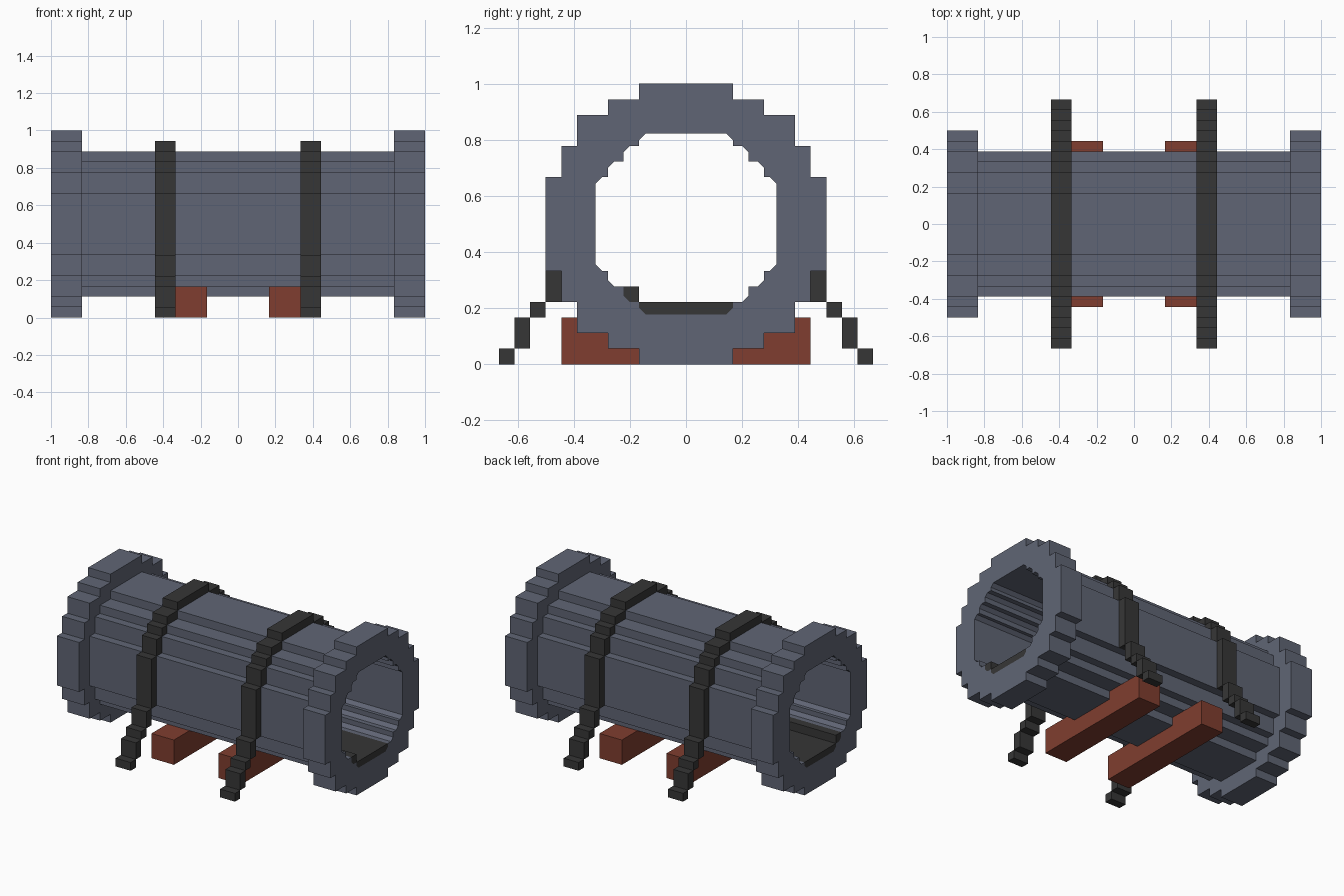
import bpy
import bmesh
import math
from mathutils import Vector

U = 1 / 18      # one block of the grid
MID = 9         # height of the pipe axis, in blocks

cube = bpy.data.objects.get("Cube")
if cube:
    bpy.data.objects.remove(cube, do_unlink=True)


def material(name, rgb):
    m = bpy.data.materials.new(name)
    m.use_nodes = True
    m.diffuse_color = (*rgb, 1)
    m.node_tree.nodes["Principled BSDF"].inputs["Base Color"].default_value = (*rgb, 1)
    return m


STEEL = material("blue grey steel", (0.117, 0.131, 0.177))
BLACK = material("charcoal", (0.037, 0.037, 0.037))
RUST = material("red brown wood", (0.215, 0.048, 0.029))


def finish(bm, name, mat):
    bmesh.ops.recalc_face_normals(bm, faces=bm.faces)
    mesh = bpy.data.meshes.new(name)
    bm.to_mesh(mesh)
    bm.free()
    mesh.materials.append(mat)
    obj = bpy.data.objects.new(name, mesh)
    bpy.context.collection.objects.link(obj)
    return obj


def stepped_loop(steps, chamfer=0):
    """Closed stair-step outline, from the outer corners of one quadrant."""
    quad = []
    for i, (y, z) in enumerate(steps):
        quad += [(y - chamfer, z), (y, z - chamfer)] if chamfer else [(y, z)]
        if i + 1 < len(steps):
            quad.append((y, steps[i + 1][1]))
    loop = []
    for sy, sz in ((1, 1), (1, -1), (-1, -1), (-1, 1)):
        part = [(sy * y, sz * z) for y, z in quad]
        loop += part if sy == sz else part[::-1]
    return loop


def tube(name, outer, inner, x0, x1, mat):
    """Ring between two outlines, extruded along x."""
    bm = bmesh.new()
    edges = []
    for loop in (outer, inner):
        vs = [bm.verts.new((x0 * U, y * U, (z + MID) * U)) for y, z in loop]
        edges += [bm.edges.new((a, b)) for a, b in zip(vs, vs[1:] + vs[:1])]
    bmesh.ops.triangle_fill(bm, edges=edges, use_beauty=True, normal=(1, 0, 0))
    ext = bmesh.ops.extrude_face_region(bm, geom=bm.faces[:], use_keep_orig=True)
    moved = [g for g in ext["geom"] if isinstance(g, bmesh.types.BMVert)]
    bmesh.ops.translate(bm, verts=moved, vec=((x1 - x0) * U, 0, 0))
    return finish(bm, name, mat)


def box(bm, x0, x1, y0, y1, z0, z1):
    made = bmesh.ops.create_cube(bm, size=1)["verts"]
    size = Vector((x1 - x0, y1 - y0, z1 - z0)) * U
    centre = Vector((x0 + x1, y0 + y1, z0 + z1)) * U / 2
    for v in made:
        v.co = v.co * size + centre


def mirrored_boxes(bm, x0, x1, y0, y1, z0, z1):
    box(bm, x0, x1, y0, y1, z0, z1)
    box(bm, x0, x1, -y1, -y0, z0, z1)


# Outlines of the pipe
flange_edge = stepped_loop([(3, 9), (5, 8), (7, 7), (8, 5), (9, 3)])
body_edge = stepped_loop([(3, 7), (5, 6), (6, 5), (7, 3)])
liner_edge = stepped_loop([(3, 5.8), (4, 5), (5, 4), (5.8, 3)], chamfer=0.4)
bore_edge = stepped_loop([(3, 5), (4, 4), (5, 3)])

# Pipe, end flanges and dark lining
tube("pipe_body", body_edge, liner_edge, -15, 15, STEEL)
tube("left_flange", flange_edge, liner_edge, 15, 18, STEEL)
tube("right_flange", flange_edge, liner_edge, -18, -15, STEEL)
tube("pipe_lining", liner_edge, bore_edge, -18, 18, BLACK)

# Strap blocks on one side: y from, y to, z from, z to (about the axis)
STRAP = [(3, 5, 6, 7), (5, 6, 5, 6), (6, 7, 3, 5), (7, 8, -3, 3),
         (8, 9, -5, -3), (9, 10, -6, -5), (10, 11, -8, -6), (11, 12, -9, -8)]

for side, x in (("left", 1), ("right", -1)):
    # Tie-down strap over the pipe, with tails stepping to the ground
    x0, x1 = sorted((6 * x, 8 * x))
    bm = bmesh.new()
    box(bm, x0, x1, -3, 3, MID + 7, MID + 8)
    for y0, y1, z0, z1 in STRAP:
        mirrored_boxes(bm, x0, x1, y0, y1, MID + z0, MID + z1)
    finish(bm, side + "_strap", BLACK)

    # Wooden cradle beam with raised ends
    x0, x1 = sorted((3 * x, 6 * x))
    bm = bmesh.new()
    box(bm, x0, x1, -3, 3, 0, 2)
    mirrored_boxes(bm, x0, x1, 3, 8, 0, 3)
    finish(bm, side + "_cradle", RUST)
